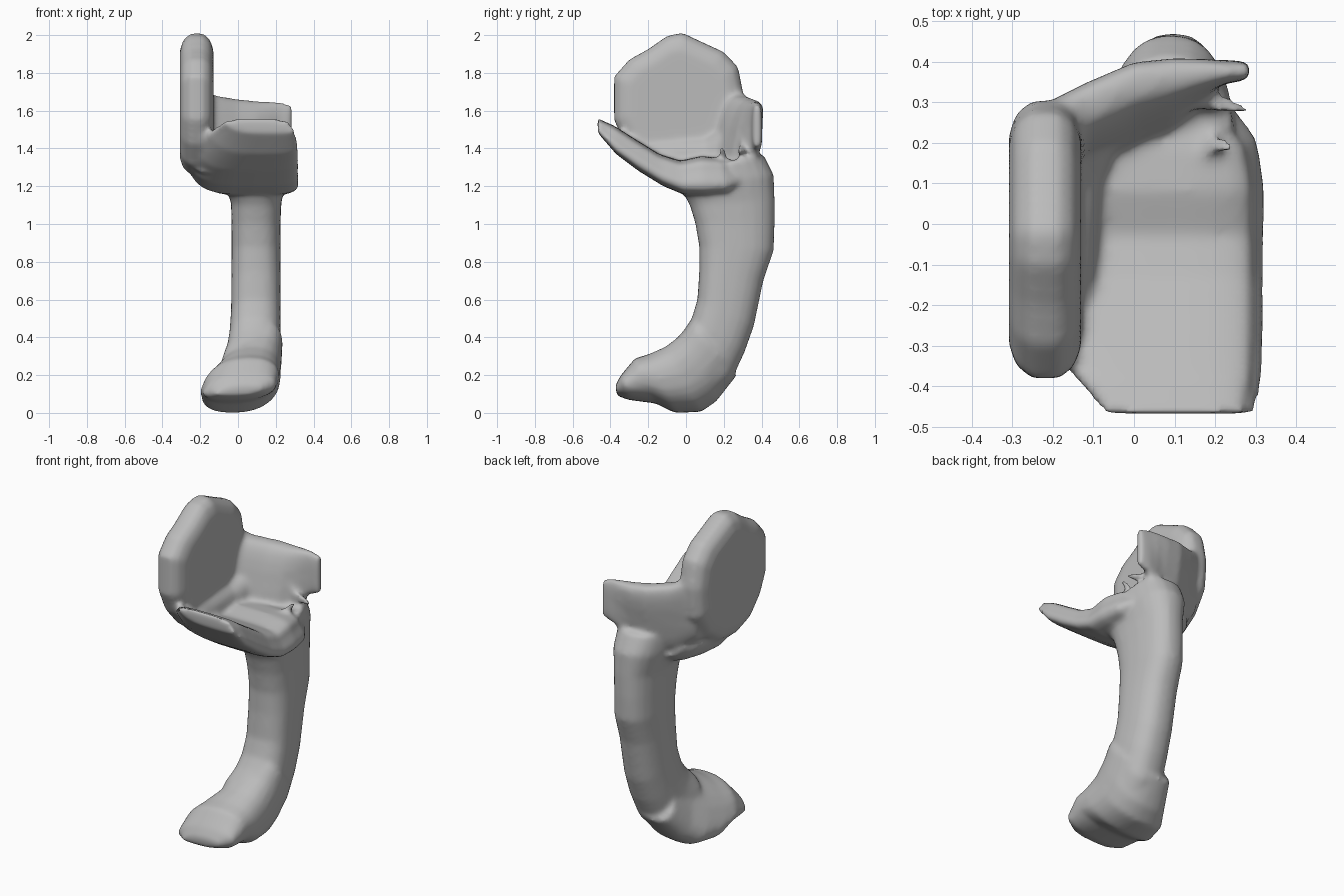
import bpy
import bmesh
from math import cos, sin, pi
from mathutils import Vector

cube = bpy.data.objects.get("Cube")
if cube:
    bpy.data.objects.remove(cube, do_unlink=True)

grey = bpy.data.materials.new("plain grey")
grey.use_nodes = True
colour = (0.5, 0.5, 0.5, 1)
grey.diffuse_color = colour
grey.node_tree.nodes["Principled BSDF"].inputs["Base Color"].default_value = colour

bm = bmesh.new()


def loft(rings):
    """Skin a list of equal-length point rings into a closed solid."""
    loops = [[bm.verts.new(p) for p in ring] for ring in rings]
    faces = [bm.faces.new(loops[0]), bm.faces.new(loops[-1])]
    for a, b in zip(loops, loops[1:]):
        n = len(a)
        for i in range(n):
            j = (i + 1) % n
            faces.append(bm.faces.new((a[i], a[j], b[j], b[i])))
    bmesh.ops.recalc_face_normals(bm, faces=faces)


def oval(start, end, mid, side, power, count=24):
    """Rounded ring from start to end, widest at mid by the vector side."""
    def soft(v):
        return abs(v) ** power * (1 if v > 0 else -1)

    ring = []
    for i in range(count):
        angle = 2 * pi * i / count
        along = soft(cos(angle))
        reach = (start - mid) * along if along > 0 else (mid - end) * along
        ring.append(mid + reach + side * soft(sin(angle)))
    return ring


def slab(sections, power, belly=.5, lean_start=0, lean_end=0):
    """Sections: start y, z, end y, z, then the x range at the widest line.
    The leans shift the two ends sideways."""
    rings = []
    for sy, sz, ey, ez, x0, x1 in sections:
        x = (x0 + x1) / 2
        start, end = Vector((x, sy, sz)), Vector((x, ey, ez))
        mid = start.lerp(end, belly)
        start.x += lean_start
        end.x += lean_end
        rings.append(oval(start, end, mid, Vector(((x1 - x0) / 2, 0, 0)), power))
    loft(rings)


# Blunt foot, widest low down and keeled underneath
slab([
    (-.375, .145, -.365, .09, -.10, .11),
    (-.345, .20, -.30, .068, -.175, .19),
    (-.27, .29, -.16, .05, -.19, .21),
    (-.20, .31, -.06, .0, -.185, .215),
    (-.11, .35, .08, .005, -.15, .215),
    (-.03, .41, .16, .06, -.10, .22),
    (.03, .48, .27, .2, -.05, .225),
], .85, belly=.6, lean_start=.05, lean_end=-.05)

# Curved stalk, narrowing to a ridge at the rear
slab([
    (-.07, .37, .12, .06, -.09, .215),
    (-.01, .44, .24, .17, -.06, .22),
    (.03, .50, .31, .32, -.045, .225),
    (.06, .60, .36, .46, -.037, .225),
    (.07, .75, .41, .70, -.035, .225),
    (.07, .88, .465, .86, -.035, .225),
    (.05, 1.0, .47, 1.0, -.035, .225),
    (.02, 1.1, .47, 1.13, -.037, .23),
    (-.03, 1.19, .465, 1.26, -.07, .25),
    (.0, 1.28, .41, 1.37, -.08, .25),
], .82, belly=.4)

# Scooped tray with a raised front lip, its underside sloping up to the left
slab([
    (-.47, 1.56, -.465, 1.48, -.07, .27),
    (-.38, 1.52, -.37, 1.37, -.15, .29),
    (-.27, 1.45, -.25, 1.28, -.23, .295),
    (-.14, 1.37, -.12, 1.20, -.26, .295),
    (-.03, 1.335, -.01, 1.155, -.26, .295),
    (.08, 1.36, .10, 1.15, -.25, .295),
    (.18, 1.35, .22, 1.16, -.22, .275),
    (.25, 1.33, .29, 1.2, -.16, .22),
], .58, belly=.35, lean_end=.07)

# Rounded upright side plate, inflated across its thickness
outline = [(-.38, 1.55), (-.38, 1.78), (-.3, 1.87), (-.2, 1.925),
           (-.1, 1.995), (-.02, 2.012), (.08, 1.965), (.2, 1.91),
           (.275, 1.83), (.305, 1.68), (.29, 1.5), (.2, 1.36),
           (.08, 1.28), (-.08, 1.26), (-.22, 1.31), (-.32, 1.42)]
middle = Vector((-.04, 1.63))
plate = []
for x, scale in ((-.308, .76), (-.29, .91), (-.25, 1), (-.185, 1),
                 (-.15, .92), (-.13, .78)):
    points = [middle + (Vector(p) - middle) * scale for p in outline]
    plate.append([Vector((x, p.x, p.y)) for p in points])
loft(plate)

# Back wall curling round from the plate, sloping into the tray floor
wall = []
for x, y0, y1, z0, z1, slope in ((-.24, .17, .29, 1.34, 1.74, .06),
                                 (-.12, .23, .35, 1.25, 1.68, .09),
                                 (0, .29, .40, 1.22, 1.66, .10),
                                 (.10, .32, .41, 1.26, 1.65, .08),
                                 (.17, .335, .41, 1.33, 1.648, .03),
                                 (.22, .345, .405, 1.385, 1.645, 0),
                                 (.285, .355, .40, 1.41, 1.63, 0)):
    y = (y0 + y1) / 2
    foot, crest = Vector((x, y - slope, z0)), Vector((x, y, z1))
    wall.append(oval(foot, crest, foot.lerp(crest, .4),
                     Vector((0, (y1 - y0) / 2 + slope / 4, 0)), .6))
loft(wall)

# Fillet where the tray rises into the plate
slab([(-.2, 1.44, -.2, 1.27, -.25, -.1),
      (.1, 1.46, .1, 1.25, -.25, -.08),
      (.2, 1.5, .22, 1.28, -.22, -.04)], .9)

# Torn shards along the open rear corner
for base, tip in (((.15, .31, 1.4), (.28, .28, 1.38)),
                  ((.17, .2, 1.32), (.25, .19, 1.41))):
    a, b = Vector(base), Vector(tip)
    loft([[c + Vector((0, r * cos(t), r * sin(t)))
           for t in (0, 2 * pi / 3, 4 * pi / 3)]
          for c, r in ((a, .05), (b, .015))])

mesh = bpy.data.meshes.new("curved_stand")
bm.to_mesh(mesh)
bm.free()
mesh.materials.append(grey)
stand = bpy.data.objects.new("curved_stand", mesh)
bpy.context.collection.objects.link(stand)

# Fuse the parts into one skin and soften the joins
fuse = stand.modifiers.new("fuse", "REMESH")
fuse.mode = "VOXEL"
fuse.voxel_size = .014
fuse.use_smooth_shade = True
soften = stand.modifiers.new("soften", "SMOOTH")
soften.factor = .5
soften.iterations = 8
